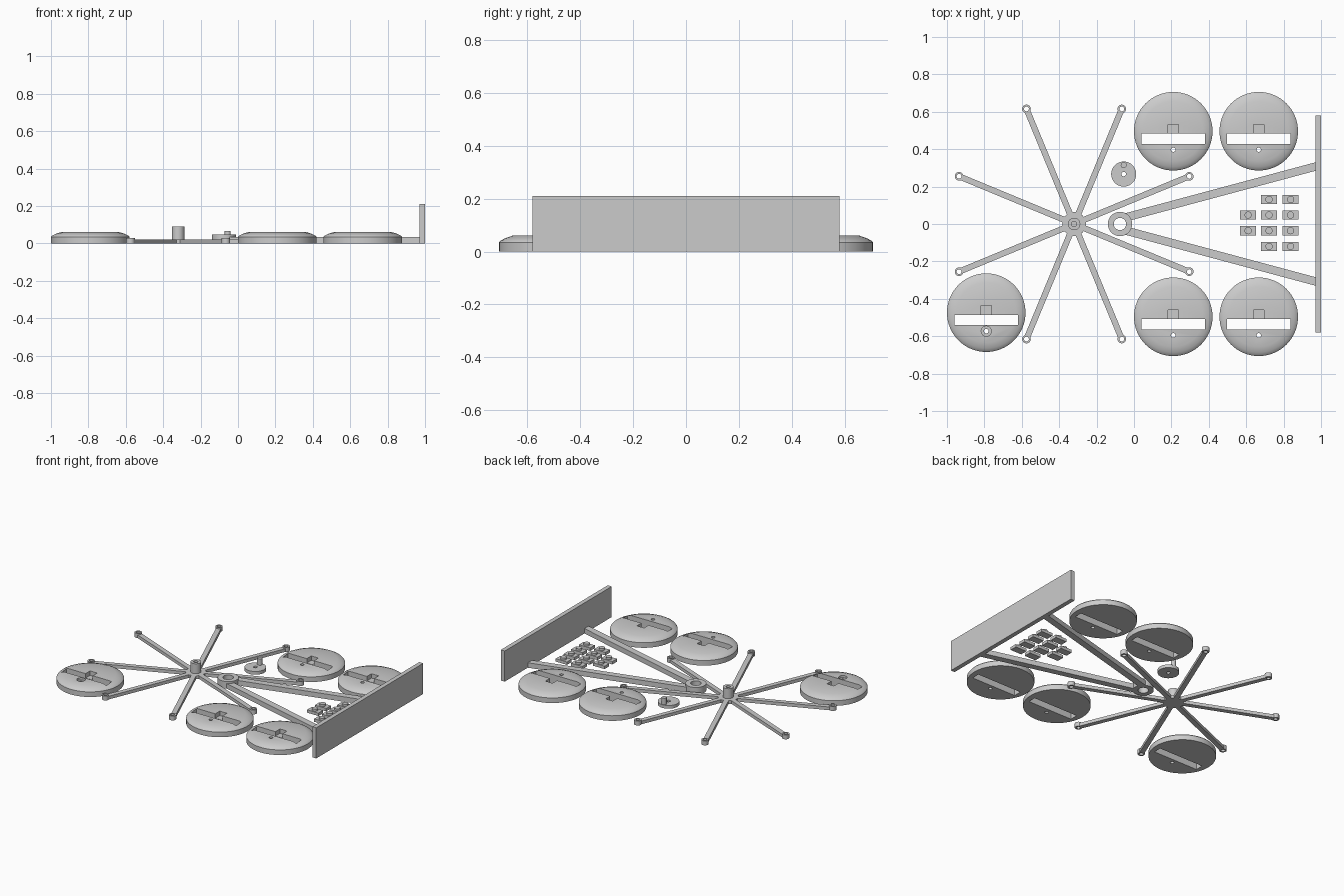
import bpy, bmesh, math
from mathutils import Matrix, Vector

if "Cube" in bpy.data.objects:
    bpy.data.objects.remove(bpy.data.objects["Cube"])

grey = bpy.data.materials.new("plain grey")
grey.diffuse_color = (0.6, 0.6, 0.6, 1)
grey.use_nodes = True
grey.node_tree.nodes["Principled BSDF"].inputs["Base Color"].default_value = grey.diffuse_color


def finish(name, bm, smooth=True):
    bmesh.ops.recalc_face_normals(bm, faces=bm.faces)
    me = bpy.data.meshes.new(name)
    bm.to_mesh(me)
    bm.free()
    me.materials.append(grey)
    ob = bpy.data.objects.new(name, me)
    bpy.context.collection.objects.link(ob)
    if smooth:
        shade(ob)
    return ob


def shade(ob):
    bpy.ops.object.select_all(action='DESELECT')
    ob.select_set(True)
    bpy.context.view_layer.objects.active = ob
    bpy.ops.object.shade_smooth_by_angle(angle=math.radians(30))


def box(bm, x0, x1, y0, y1, z0, z1, turn=None):
    m = Matrix.Translation(((x0 + x1) / 2, (y0 + y1) / 2, (z0 + z1) / 2))
    m = m @ Matrix.Diagonal((x1 - x0, y1 - y0, z1 - z0, 1))
    bmesh.ops.create_cube(bm, size=1, matrix=(turn or Matrix()) @ m)


def lathe(bm, x, y, profile, n=48, closed=False):
    """Turn (radius, z) points about a vertical axis; ends are capped unless closed."""
    rings = [[bm.verts.new((x + r * math.cos(2 * math.pi * i / n),
                            y + r * math.sin(2 * math.pi * i / n), z))
              for i in range(n)] for r, z in profile]
    pairs = list(zip(rings, rings[1:]))
    if closed:
        pairs.append((rings[-1], rings[0]))
    else:
        bm.faces.new(rings[0])
        bm.faces.new(rings[-1])
    for a, b in pairs:
        for i in range(n):
            j = (i + 1) % n
            bm.faces.new((a[i], a[j], b[j], b[i]))


def cylinder(bm, x, y, r, z0, z1, n=32):
    lathe(bm, x, y, [(r, z0), (r, z1)], n)


def tube(bm, x, y, r_in, r_out, z0, z1, n=32):
    lathe(bm, x, y, [(r_in, z0), (r_out, z0), (r_out, z1), (r_in, z1)], n, True)


def cut(ob, bm):
    cutter = finish("cutter", bm, False)
    cutter.hide_render = True
    mod = ob.modifiers.new("cut", 'BOOLEAN')
    mod.object, mod.operation, mod.solver = cutter, 'DIFFERENCE', 'EXACT'
    bpy.context.view_layer.objects.active = ob
    bpy.ops.object.modifier_apply(modifier=mod.name)
    bpy.data.objects.remove(cutter)
    shade(ob)


# Domed discs with a through slot, a square pocket and a pin hole
def domed_disc(name, x, y, countersunk=False):
    bm = bmesh.new()
    lathe(bm, x, y, [(0.21, 0), (0.21, 0.035), (0.205, 0.041), (0.19, 0.049),
                     (0.16, 0.06)], 64)
    disc = finish(name, bm, False)
    bm = bmesh.new()
    box(bm, x - 0.17, x + 0.17, y - 0.067, y - 0.012, -0.1, 0.1)
    cylinder(bm, x, y - 0.099, 0.012, -0.1, 0.1, 20)
    cut(disc, bm)
    bm = bmesh.new()
    box(bm, x - 0.027, x + 0.027, y - 0.03, y + 0.037, 0.03, 0.1)
    if countersunk:
        cylinder(bm, x, y - 0.099, 0.027, 0.045, 0.1, 24)
    cut(disc, bm)


for k, (x, y) in enumerate([(0.21, 0.496), (0.667, 0.496),
                            (0.21, -0.496), (0.667, -0.496)]):
    domed_disc(f"domed_disc_{k + 1}", x, y)
domed_disc("domed_disc_pinned", -0.79, -0.474, True)

# Eight-spoke wheel with eyelet ends
HX, REACH = -0.32, 0.666
bm = bmesh.new()
for k in range(8):
    a = math.radians(22.5 + 45 * k)
    turn = Matrix.Translation((HX, 0, 0)) @ Matrix.Rotation(a, 4, 'Z')
    box(bm, 0.03, REACH - 0.016, -0.016, 0.016, 0, 0.022, turn)
    tip = turn @ Vector((REACH, 0, 0))
    tube(bm, tip.x, tip.y, 0.013, 0.023, 0, 0.03, 20)
finish("spokes", bm)

# Wheel hub with hollow post
bm = bmesh.new()
cylinder(bm, HX, 0, 0.064, 0, 0.022)
lathe(bm, HX, 0, [(0.033, 0.01), (0.033, 0.09), (0.014, 0.09), (0.014, 0.03)], 32)
finish("hub", bm)

# Stand: bearing ring, two splayed arms and foot plate
bm = bmesh.new()
tube(bm, -0.075, 0, 0.033, 0.065, 0, 0.048, 40)
finish("stand_ring", bm)
bm = bmesh.new()
for s in (1, -1):
    turn = Matrix.Translation((-0.075, 0.027 * s, 0)) @ Matrix.Rotation(s * math.radians(15), 4, 'Z')
    box(bm, 0.035, 1.09, -0.022, 0.022, 0, 0.034, turn)
finish("stand_arms", bm)
bm = bmesh.new()
box(bm, 0.97, 1.0, -0.58, 0.58, 0, 0.21)
finish("foot_plate", bm)

# Small crank disc with peg
bm = bmesh.new()
tube(bm, -0.055, 0.267, 0.012, 0.067, 0, 0.022, 40)
cylinder(bm, -0.055, 0.315, 0.016, 0.01, 0.066, 20)
finish("crank", bm)

# Small clips with round studs
bm = bmesh.new()
for col, x in enumerate((0.61, 0.722, 0.837)):
    for y in (0.131, 0.048, -0.036, -0.12):
        if col == 0 and abs(y) > 0.1:
            continue
        box(bm, x - 0.043, x + 0.043, y - 0.025, y + 0.025, 0, 0.02)
        cylinder(bm, x, y, 0.019, 0.01, 0.034, 20)
finish("clips", bm)
